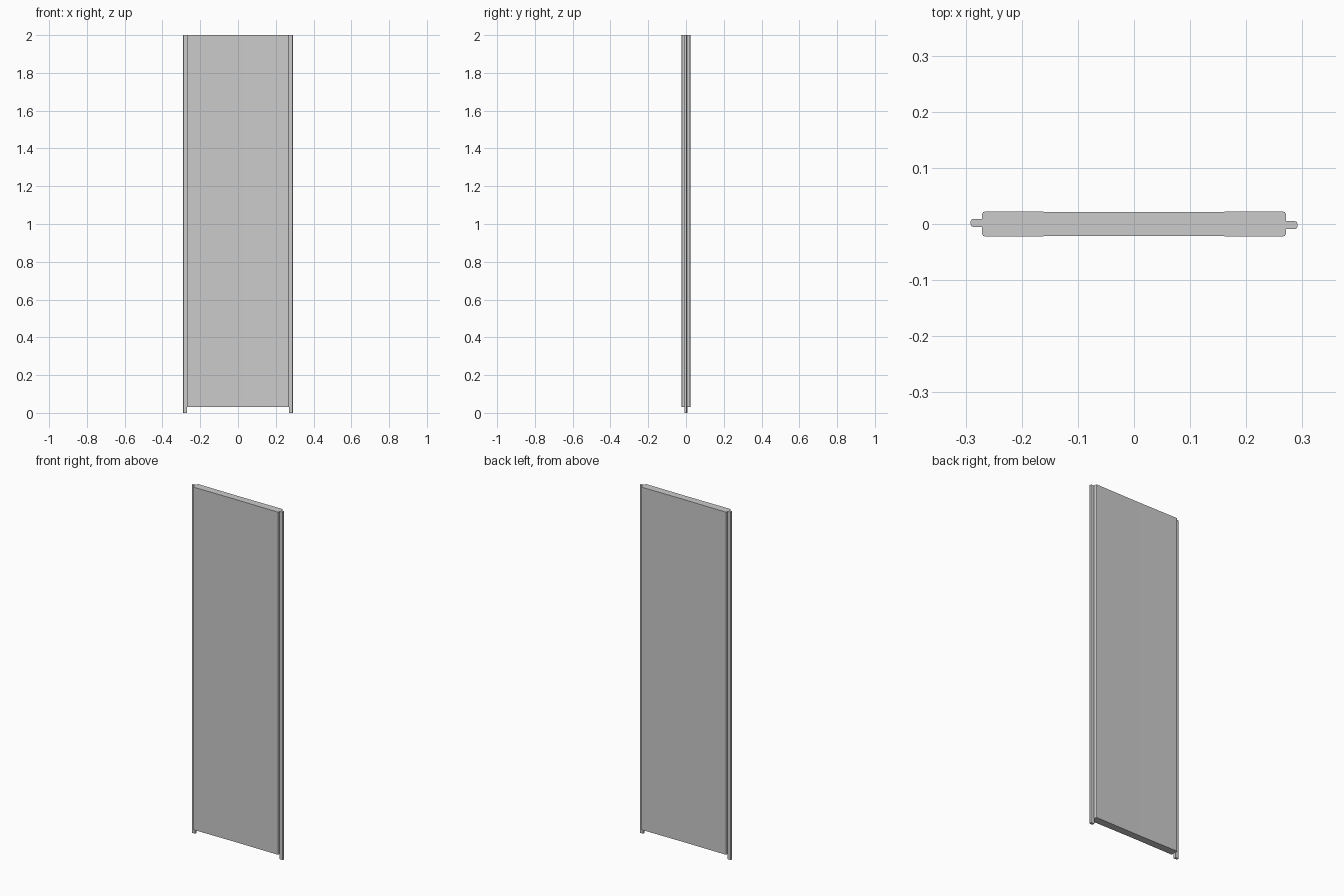
import bpy
import bmesh
import math

if "Cube" in bpy.data.objects:
    bpy.data.objects.remove(bpy.data.objects["Cube"])

HEIGHT = 2.0


def rounded(cx, cy, r, start, steps=2):
    """Quarter-round corner points, starting at the given angle in degrees."""
    return [(cx + r * math.cos(math.radians(start + 90 * i / steps)),
             cy + r * math.sin(math.radians(start + 90 * i / steps)))
            for i in range(steps + 1)]


def turned(points):
    """Half-turn about the vertical axis."""
    return [(-x, -y) for x, y in points]


def extrude_profile(name, points, z0, z1):
    bm = bmesh.new()
    face = bm.faces.new([bm.verts.new((x, y, z0)) for x, y in points])
    ext = bmesh.ops.extrude_face_region(bm, geom=[face], use_keep_orig=True)
    verts = [v for v in ext["geom"] if isinstance(v, bmesh.types.BMVert)]
    bmesh.ops.translate(bm, verts=verts, vec=(0, 0, z1 - z0))
    bmesh.ops.recalc_face_normals(bm, faces=bm.faces)
    mesh = bpy.data.meshes.new(name)
    bm.to_mesh(mesh)
    bm.free()
    obj = bpy.data.objects.new(name, mesh)
    bpy.context.collection.objects.link(obj)
    return obj


# Panel: rounded edges, faces very slightly hollowed towards the middle
X, Y, R = 0.271, 0.0225, 0.006
half = (rounded(X - R, -Y + R, R, -90) + rounded(X - R, Y - R, R, 0)
        + [(0.19, 0.0220), (0.02, 0.0210)])
half = half + [(-0.02, 0.0210), (-0.19, 0.0220)]
extrude_profile("door_panel", half + turned(half), 0.03, HEIGHT)

# Side tongues: offset to opposite faces, running down past the panel
r = 0.004
tongue = ([(0.270, 0.005), (0.270, -0.009)]
          + rounded(0.291 - r, -0.009 + r, r, -90)
          + rounded(0.291 - r, 0.005 - r, r, 0))
extrude_profile("right_tongue", tongue, 0.0, HEIGHT)
extrude_profile("left_tongue", turned(tongue), 0.0, HEIGHT)
